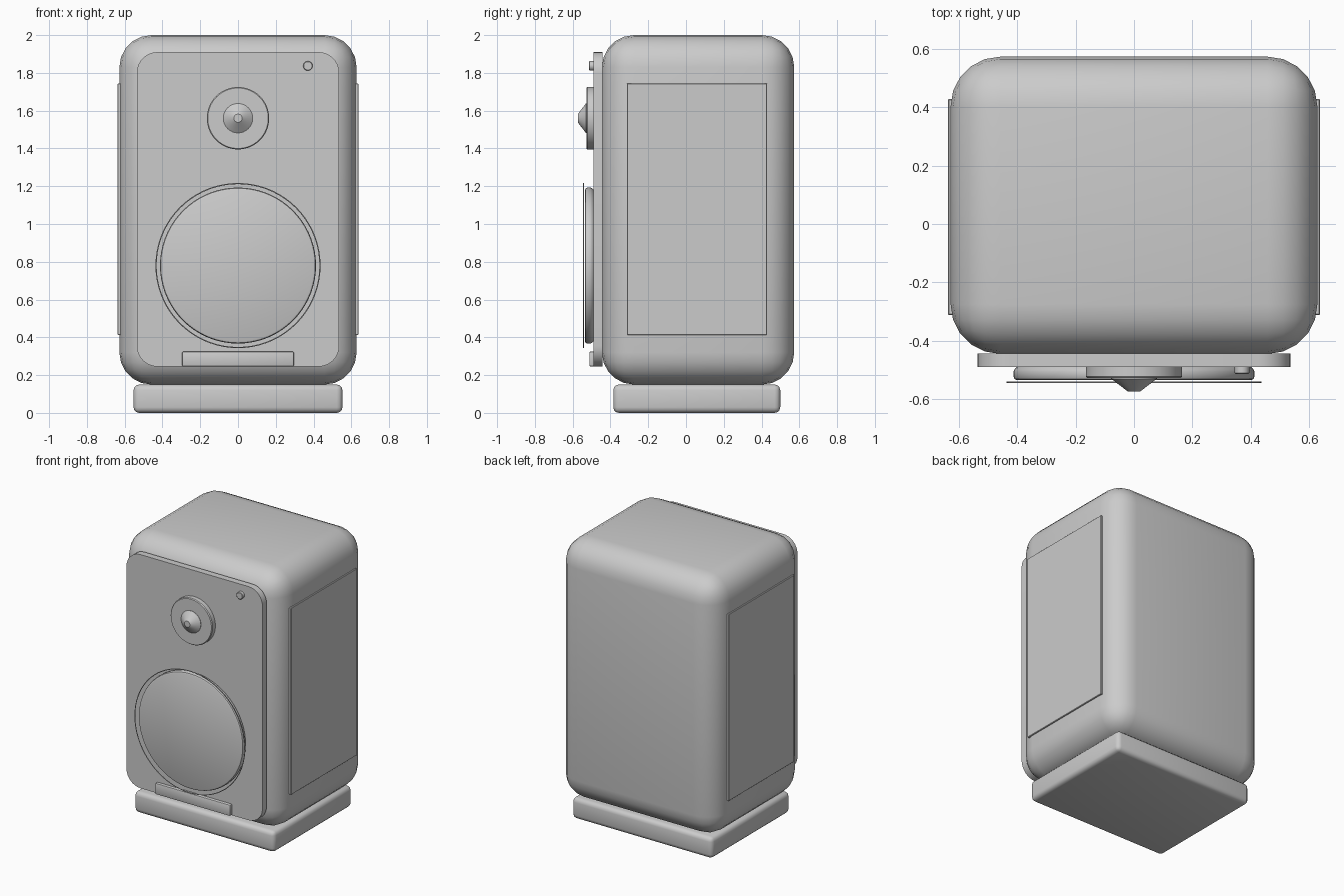
import bpy, bmesh, math
from mathutils import Matrix, Vector

if "Cube" in bpy.data.objects:
    bpy.data.objects.remove(bpy.data.objects["Cube"])


def finish(bm, name):
    bmesh.ops.recalc_face_normals(bm, faces=bm.faces)
    me = bpy.data.meshes.new(name)
    bm.to_mesh(me)
    bm.free()
    ob = bpy.data.objects.new(name, me)
    bpy.context.collection.objects.link(ob)
    bpy.ops.object.select_all(action='DESELECT')
    ob.select_set(True)
    bpy.context.view_layer.objects.active = ob
    bpy.ops.object.shade_smooth_by_angle(angle=math.radians(35))
    return ob


def box(name, lo, hi, bevel=0, segs=4, axis=None):
    """Box between two corners; bevel every edge, or only those along one axis."""
    lo, hi = Vector(lo), Vector(hi)
    bm = bmesh.new()
    bmesh.ops.create_cube(bm, size=1, matrix=Matrix.Translation((lo + hi) / 2)
                          @ Matrix.Diagonal((*(hi - lo), 1)))
    if bevel:
        edges = [e for e in bm.edges if axis is None or
                 abs((e.verts[0].co - e.verts[1].co).normalized()[axis]) > 0.9]
        bmesh.ops.bevel(bm, geom=edges, offset=bevel, segments=segs,
                        profile=0.5, affect='EDGES')
    return finish(bm, name)


def lathe(name, x, z, profile, n=64, closed=False):
    """Revolve (radius, y) points about a front-facing axis at x, z."""
    bm = bmesh.new()
    rings = [[bm.verts.new((x + r * math.cos(2 * math.pi * i / n), y,
                            z + r * math.sin(2 * math.pi * i / n)))
              for i in range(n)] for r, y in profile]
    pairs = list(zip(rings, rings[1:]))
    if closed:
        pairs.append((rings[-1], rings[0]))
    else:
        bm.faces.new(rings[0])
        bm.faces.new(rings[-1])
    for a, b in pairs:
        for i in range(n):
            j = (i + 1) % n
            bm.faces.new((a[i], a[j], b[j], b[i]))
    return finish(bm, name)


# Cabinet and plinth
box("cabinet", (-0.628, -0.445, 0.15), (0.628, 0.573, 2.0), 0.17, 5)
box("plinth", (-0.553, -0.385, 0.0), (0.553, 0.499, 0.15), 0.03, 3)

# Front baffle with rounded corners
box("front_baffle", (-0.536, -0.49, 0.245), (0.536, -0.443, 1.91), 0.11, 8, axis=1)

# Side panels
for s, side in ((-1, "left"), (1, "right")):
    xs = sorted((s * 0.61, s * 0.637))
    box(side + "_side_panel", (xs[0], -0.312, 0.413), (xs[1], 0.428, 1.745), 0.003, 1)

# Woofer disc with softened rim, and thin wire ring in front
lathe("woofer", 0, 0.78, [(0.40, -0.488), (0.409, -0.497), (0.413, -0.505),
                          (0.413, -0.522), (0.409, -0.531), (0.40, -0.535)], 72)
lathe("woofer_ring", 0, 0.78,
      [(0.434 + 0.003 * math.cos(a * math.pi / 3), -0.542 + 0.003 * math.sin(a * math.pi / 3))
       for a in range(6)], 72, closed=True)

# Tweeter plate and cone
lathe("tweeter_plate", 0, 1.56, [(0.165, -0.488), (0.165, -0.522), (0.16, -0.528)])
lathe("tweeter_cone", 0, 1.56, [(0.078, -0.52), (0.078, -0.53), (0.022, -0.573)], 32)

# Indicator light and port strip
lathe("indicator_light", 0.37, 1.837, [(0.025, -0.485), (0.025, -0.51), (0.022, -0.513)], 24)
box("port_strip", (-0.296, -0.512, 0.245), (0.296, -0.48, 0.325), 0.008, 2)
